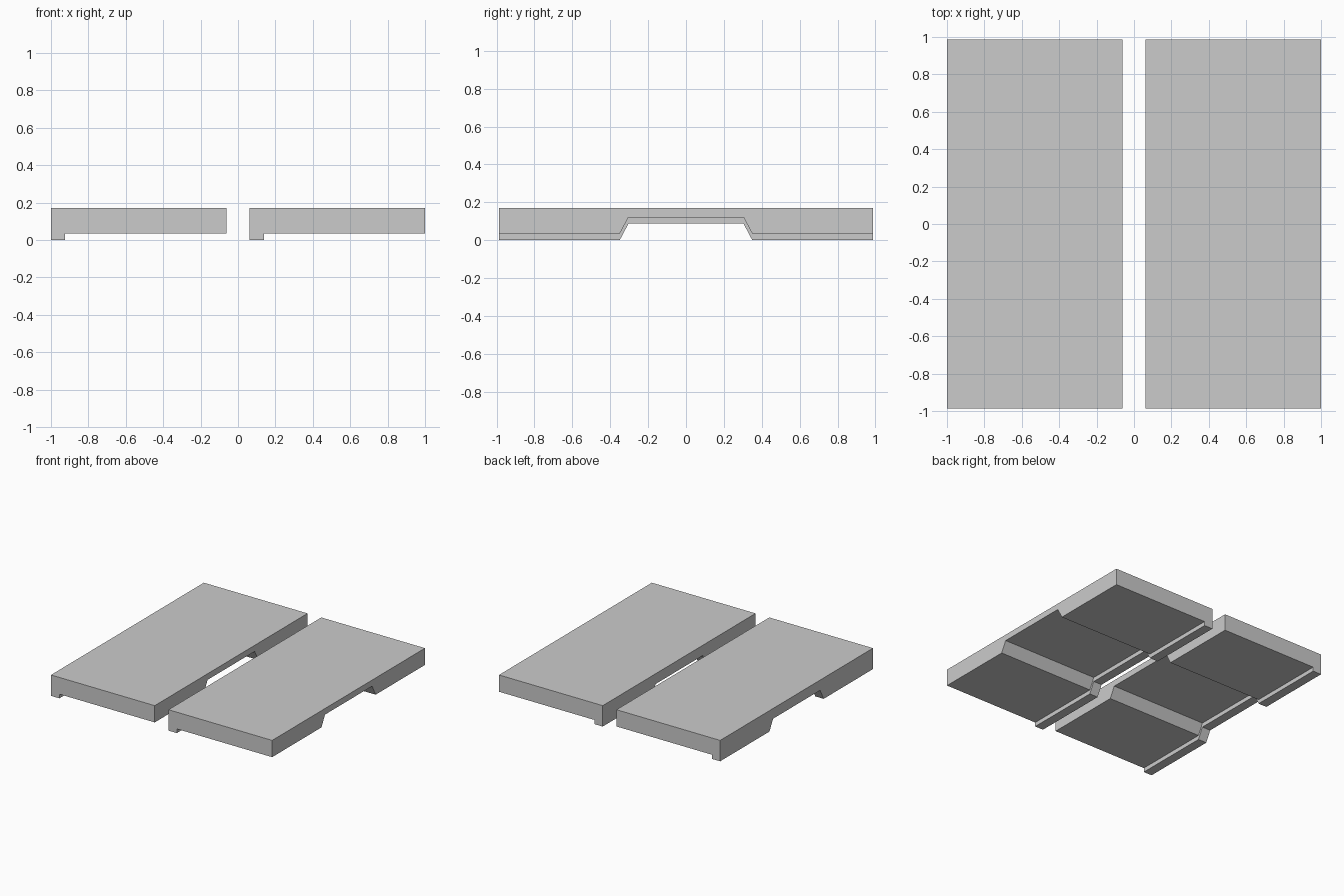
import bpy, bmesh, math

if "Cube" in bpy.data.objects:
    bpy.data.objects.remove(bpy.data.objects["Cube"])

WIDTH, HALF_Y, TOP = 0.938, 0.987, 0.171
LIP_W, LIP_H, RISE = 0.076, 0.034, 0.087
# (y, underside lift): a trapezoid channel crosses the middle of the underside
STATIONS = [(-HALF_Y, 0), (-0.35, 0), (-0.304, RISE),
            (0.304, RISE), (0.35, 0), (HALF_Y, 0)]


def make_slab(name, x0):
    bm = bmesh.new()
    rings = []
    # slab cross-section with a lip along the left edge
    for y, up in STATIONS:
        section = [(0, up), (LIP_W, up), (LIP_W, up + LIP_H),
                   (WIDTH, up + LIP_H), (WIDTH, TOP), (0, TOP)]
        rings.append([bm.verts.new((x, y, z)) for x, z in section])
    for a, b in zip(rings, rings[1:]):
        for i in range(6):
            j = (i + 1) % 6
            bm.faces.new((a[i], a[j], b[j], b[i]))
    bm.faces.new(rings[0])
    bm.faces.new(rings[-1])
    bmesh.ops.recalc_face_normals(bm, faces=bm.faces)
    # merge coplanar faces on the top and sides
    bmesh.ops.dissolve_limit(bm, angle_limit=math.radians(1),
                             verts=bm.verts, edges=bm.edges)
    mesh = bpy.data.meshes.new(name)
    bm.to_mesh(mesh)
    bm.free()
    obj = bpy.data.objects.new(name, mesh)
    obj.location.x = x0
    bpy.context.collection.objects.link(obj)


# two identical slabs side by side
make_slab("left_slab", -1.0)
make_slab("right_slab", 1.0 - WIDTH)
